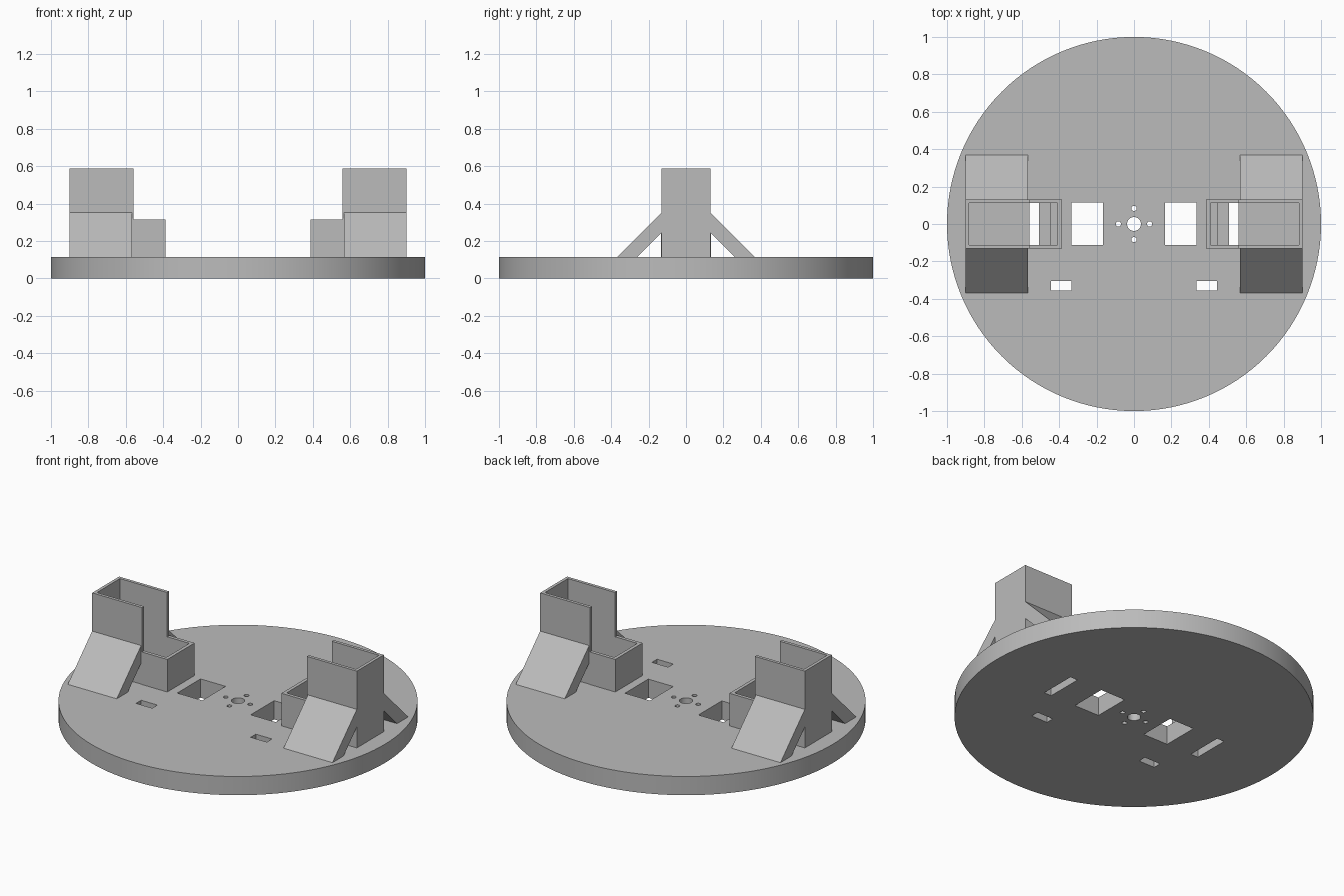
import bpy, bmesh, math
from mathutils import Vector

cube = bpy.data.objects.get("Cube")
if cube:
    bpy.data.objects.remove(cube, do_unlink=True)

grey = bpy.data.materials.new("plain grey")
grey.use_nodes = True
grey.diffuse_color = (0.5, 0.5, 0.5, 1)
grey.node_tree.nodes["Principled BSDF"].inputs["Base Color"].default_value = (0.5, 0.5, 0.5, 1)

BASE = 0.115   # top of the round plate


def add_prism(bm, points, direction):
    """Extrude a closed outline along a direction."""
    face = bm.faces.new([bm.verts.new(p) for p in points])
    result = bmesh.ops.extrude_face_region(bm, geom=[face], use_keep_orig=True)
    verts = [g for g in result["geom"] if isinstance(g, bmesh.types.BMVert)]
    bmesh.ops.translate(bm, verts=verts, vec=Vector(direction))


def finish(name, bm):
    bmesh.ops.recalc_face_normals(bm, faces=bm.faces[:])
    mesh = bpy.data.meshes.new(name)
    bm.to_mesh(mesh)
    bm.free()
    mesh.materials.append(grey)
    obj = bpy.data.objects.new(name, mesh)
    bpy.context.collection.objects.link(obj)
    return obj


def prism(name, points, direction):
    bm = bmesh.new()
    add_prism(bm, points, direction)
    return finish(name, bm)


def circle(x, y, r, z, sides):
    return [(x + r * math.cos(2 * math.pi * i / sides),
             y + r * math.sin(2 * math.pi * i / sides), z) for i in range(sides)]


def rect(x0, x1, y0, y1, z):
    return [(x0, y0, z), (x1, y0, z), (x1, y1, z), (x0, y1, z)]


def channel(name, s, open_x, closed_x, half, wall, top):
    """Three upright walls, open on the side at open_x."""
    inner = closed_x + math.copysign(wall, open_x - closed_x)
    h = half - wall
    outline = [(open_x, -half), (closed_x, -half), (closed_x, half), (open_x, half),
               (open_x, h), (inner, h), (inner, -h), (open_x, -h)]
    return prism(name, [(s * x, y, BASE) for x, y in outline], (0, 0, top - BASE))


# Round plate and all its through holes
plate = prism("round_plate", circle(0, 0, 1, 0, 128), (0, 0, BASE))
holes = bmesh.new()
up = (0, 0, 0.4)
add_prism(holes, circle(0, 0, 0.037, -0.1, 32), up)
for x, y in ((1, 0), (-1, 0), (0, 1), (0, -1)):
    add_prism(holes, circle(0.083 * x, 0.083 * y, 0.014, -0.1, 20), up)
for s in (-1, 1):
    add_prism(holes, rect(s * 0.165, s * 0.335, -0.112, 0.115, -0.1), up)   # square window
    add_prism(holes, rect(s * 0.335, s * 0.445, -0.355, -0.305, -0.1), up)  # strap slot
    add_prism(holes, rect(s * 0.508, s * 0.558, -0.112, 0.115, -0.1), up)   # slot in housing
cutter = finish("hole_cutter", holes)
cutter.hide_render = True
mod = plate.modifiers.new("holes", "BOOLEAN")
mod.operation = "DIFFERENCE"
mod.solver = "EXACT"
mod.object = cutter
bpy.ops.object.select_all(action="DESELECT")
bpy.context.view_layer.objects.active = plate
plate.select_set(True)
bpy.ops.object.modifier_apply(modifier=mod.name)
bpy.data.objects.remove(cutter, do_unlink=True)
bpy.ops.object.shade_smooth_by_angle(angle=math.radians(30))

# Twin housings with sloping braces
for s, side in ((1, "left"), (-1, "right")):
    channel(side + "_tower", s, 0.56, 0.9, 0.131, 0.019, 0.587)
    channel(side + "_low_box", s, 0.56, 0.388, 0.133, 0.021, 0.315)
    prism(side + "_inner_ledge", rect(s * 0.409, s * 0.45, -0.112, 0.112, BASE), (0, 0, 0.045))
    for d, end in ((-1, "front"), (1, "back")):
        profile = [(0.131, 0.352), (0.368, BASE), (0.26, BASE), (0.131, 0.244)]
        prism(f"{side}_{end}_brace", [(s * 0.567, d * y, z) for y, z in profile],
              (s * 0.333, 0, 0))
